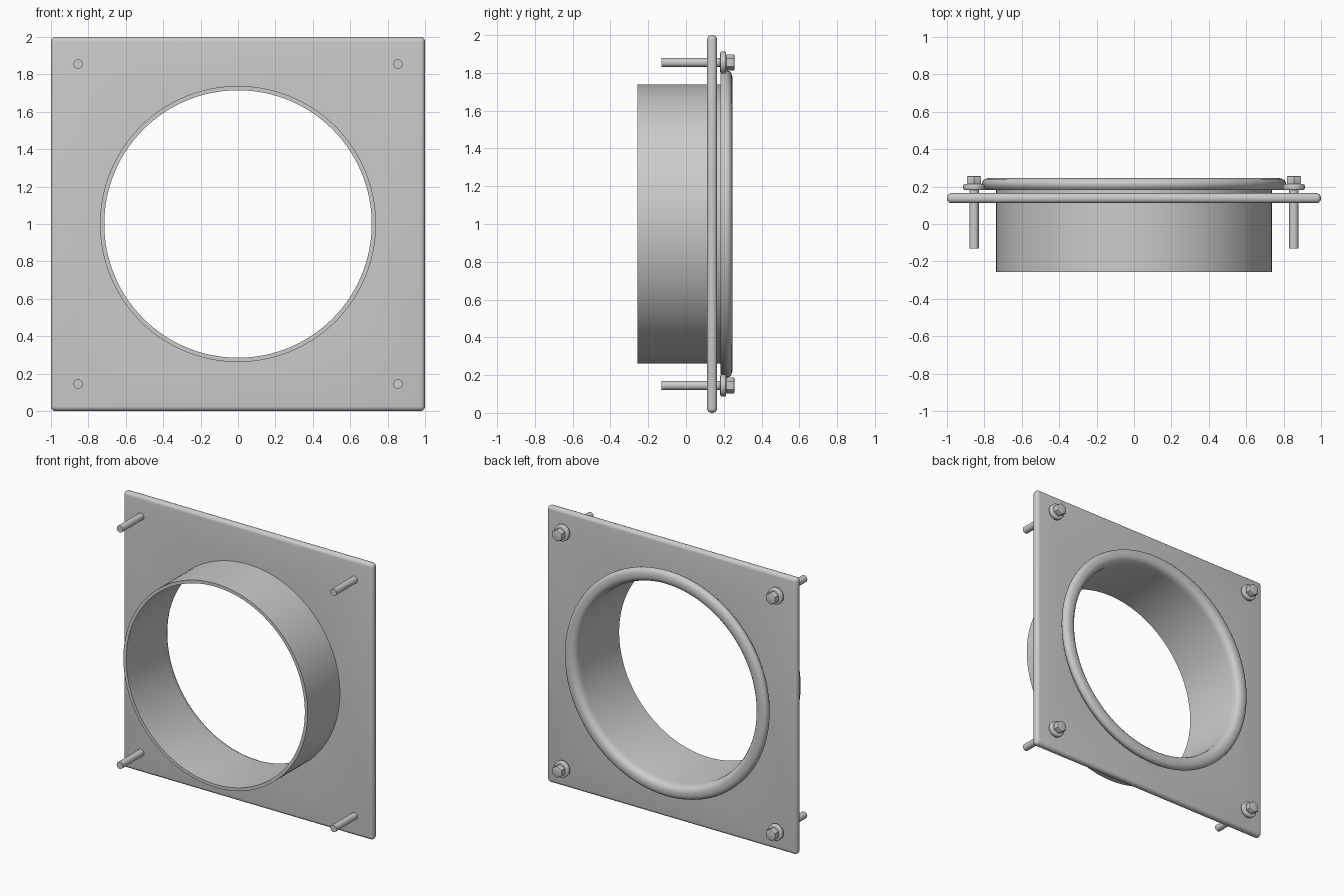
import bpy
import bmesh
from math import pi, sin, cos, radians

if "Cube" in bpy.data.objects:
    bpy.data.objects.remove(bpy.data.objects["Cube"])

CZ = 1.0  # height of the opening's axis


def finish(obj, angle=35):
    bpy.ops.object.select_all(action='DESELECT')
    obj.select_set(True)
    bpy.context.view_layer.objects.active = obj
    bpy.ops.object.shade_smooth_by_angle(angle=radians(angle))


def bevel(obj, width, segments, limit=30):
    m = obj.modifiers.new("bevel", 'BEVEL')
    m.width, m.segments = width, segments
    m.limit_method, m.angle_limit = 'ANGLE', radians(limit)
    bpy.context.view_layer.objects.active = obj
    bpy.ops.object.modifier_apply(modifier=m.name)


def cylinder_y(name, x, z, r, y0, y1, sides):
    bpy.ops.mesh.primitive_cylinder_add(
        vertices=sides, radius=r, depth=y1 - y0,
        location=(x, (y0 + y1) / 2, z), rotation=(pi / 2, 0, 0))
    obj = bpy.context.object
    obj.name = name
    return obj


def lathe_y(name, profile, steps):
    """Revolve a closed (radius, y) profile around the opening's axis."""
    bm = bmesh.new()
    rings = [[bm.verts.new((r * cos(2 * pi * i / steps), y, CZ + r * sin(2 * pi * i / steps)))
              for r, y in profile] for i in range(steps)]
    n = len(profile)
    for i in range(steps):
        a, b = rings[i], rings[(i + 1) % steps]
        for j in range(n):
            k = (j + 1) % n
            bm.faces.new((a[j], a[k], b[k], b[j]))
    bmesh.ops.recalc_face_normals(bm, faces=bm.faces)
    mesh = bpy.data.meshes.new(name)
    bm.to_mesh(mesh)
    bm.free()
    obj = bpy.data.objects.new(name, mesh)
    bpy.context.collection.objects.link(obj)
    return obj


# Square mounting plate with rounded edges and a round opening
bpy.ops.mesh.primitive_cube_add(size=1, location=(0, 0.138, CZ))
plate = bpy.context.object
plate.name = "mounting_plate"
plate.scale = (2, 0.054, 2)
bpy.ops.object.transform_apply(location=False, rotation=False, scale=True)
bevel(plate, 0.025, 5)
cutter = cylinder_y("opening_cutter", 0, CZ, 0.738, -0.1, 0.4, 128)
cut = plate.modifiers.new("opening", 'BOOLEAN')
cut.operation, cut.solver, cut.object = 'DIFFERENCE', 'EXACT', cutter
bpy.context.view_layer.objects.active = plate
bpy.ops.object.modifier_apply(modifier=cut.name)
bpy.data.objects.remove(cutter)
finish(plate)

# Duct tube with a rounded flange lip at the back
profile = [(0.715, -0.257), (0.715, 0.19), (0.718, 0.212), (0.727, 0.230),
           (0.740, 0.241), (0.757, 0.245), (0.780, 0.245), (0.797, 0.240),
           (0.808, 0.231), (0.813, 0.218), (0.812, 0.205), (0.806, 0.194),
           (0.796, 0.182), (0.738, 0.182), (0.738, -0.257)]
finish(lathe_y("duct_tube", profile, 128))

# Four corner bolts: shank, washer and hexagonal head
for sx, h in ((-1, "left"), (1, "right")):
    for sz, v in ((-1, "lower"), (1, "upper")):
        x, z = sx * 0.855, CZ + sz * 0.855
        tag = f"{v}_{h}"
        finish(cylinder_y("bolt_shank_" + tag, x, z, 0.025, -0.13, 0.22, 32))
        washer = cylinder_y("washer_" + tag, x, z, 0.058, 0.181, 0.213, 32)
        bevel(washer, 0.008, 3)
        finish(washer)
        head = cylinder_y("bolt_head_" + tag, x, z, 0.043, 0.212, 0.257, 6)
        bevel(head, 0.006, 2, 80)
        finish(head)
